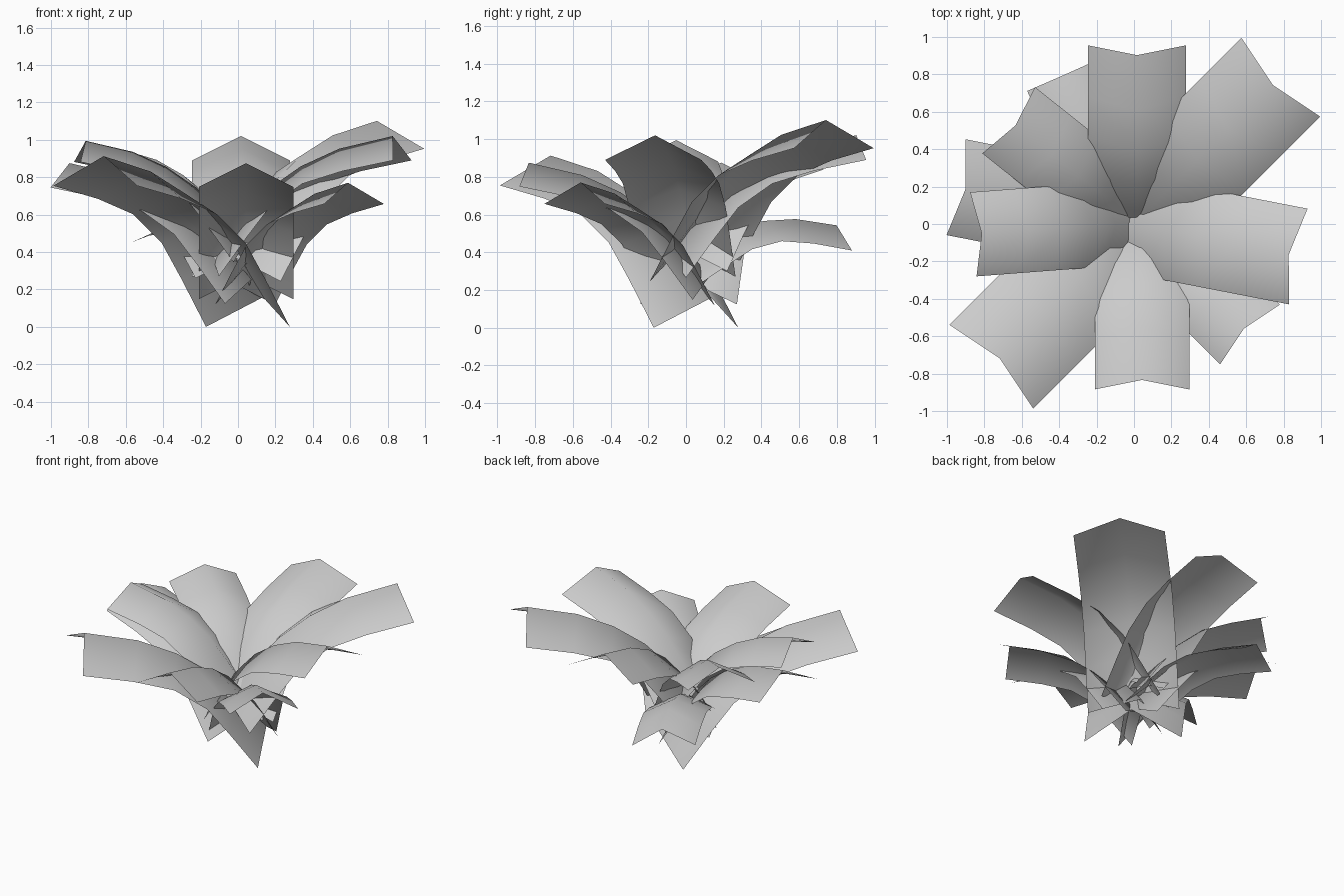
import bpy
import bmesh
import math
from mathutils import Matrix, Vector

cube = bpy.data.objects.get("Cube")
if cube:
    bpy.data.objects.remove(cube, do_unlink=True)

# Single plain grey
grey = bpy.data.materials.new("leaf_grey")
grey.use_nodes = True
grey.diffuse_color = (0.6, 0.6, 0.6, 1)
grey.node_tree.nodes["Principled BSDF"].inputs["Base Color"].default_value = (0.6, 0.6, 0.6, 1)

# Arching leaf profiles (outward, up) for a leaf of width 1, base to tip
EDGE = [(0, 0), (.29, .40), (.53, .71), (.87, .95), (1.29, 1.08), (1.82, 1.19)]
RIDGE = [(-.18, .25), (.13, .60), (.41, .89), (.76, 1.13), (1.16, 1.31), (1.72, 1.44)]


def leaf(name, azimuth, width, start, side, base_z, droop=0, roll=0):
    """Folded leaf strip: a raised middle ridge with two lower edges."""
    bm = bmesh.new()
    rows = []
    for edge, ridge in zip(EDGE, RIDGE):
        rows.append([bm.verts.new((edge[0], -.5, edge[1])),
                     bm.verts.new((ridge[0], 0, ridge[1])),
                     bm.verts.new((edge[0], .5, edge[1]))])
    for low, high in zip(rows, rows[1:]):
        for i in range(2):
            bm.faces.new((low[i], high[i], high[i + 1], low[i + 1]))
    place = (Matrix.Rotation(math.radians(azimuth), 4, 'Z')
             @ Matrix.Translation(Vector((start, side, base_z)))
             @ Matrix.Rotation(math.radians(droop), 4, 'Y')
             @ Matrix.Rotation(math.radians(roll), 4, 'X')
             @ Matrix.Scale(width, 4))
    bm.transform(place)
    for face in bm.faces:
        face.smooth = True
    mesh = bpy.data.meshes.new(name)
    bm.to_mesh(mesh)
    bm.free()
    mesh.materials.append(grey)
    obj = bpy.data.objects.new(name, mesh)
    bpy.context.collection.objects.link(obj)


# Name, direction, width, outward and sideways base shift, base height, droop, roll
leaf("back_left_leaf", 45, .596, .025, 0, .243)
leaf("back_leaf", 90, .525, .0, -.016, .265)
leaf("left_leaf", -11, .521, -.053, -.003, .27)
leaf("front_right_leaf", 225, .634, -.075, .0, 0)
leaf("right_leaf", 184.4, .451, .04, -.011, .345)
leaf("back_right_leaf", 141.5, .453, .045, -.017, .3)
leaf("front_leaf", 270, .505, -.035, .043, .148)
leaf("front_left_leaf", -45, .453, .032, .021, .118)
leaf("low_back_right_leaf", 116, .42, -.01, .045, .24, 21, 6)
leaf("low_right_leaf", 168.9, .522, .022, -.01, .124)
